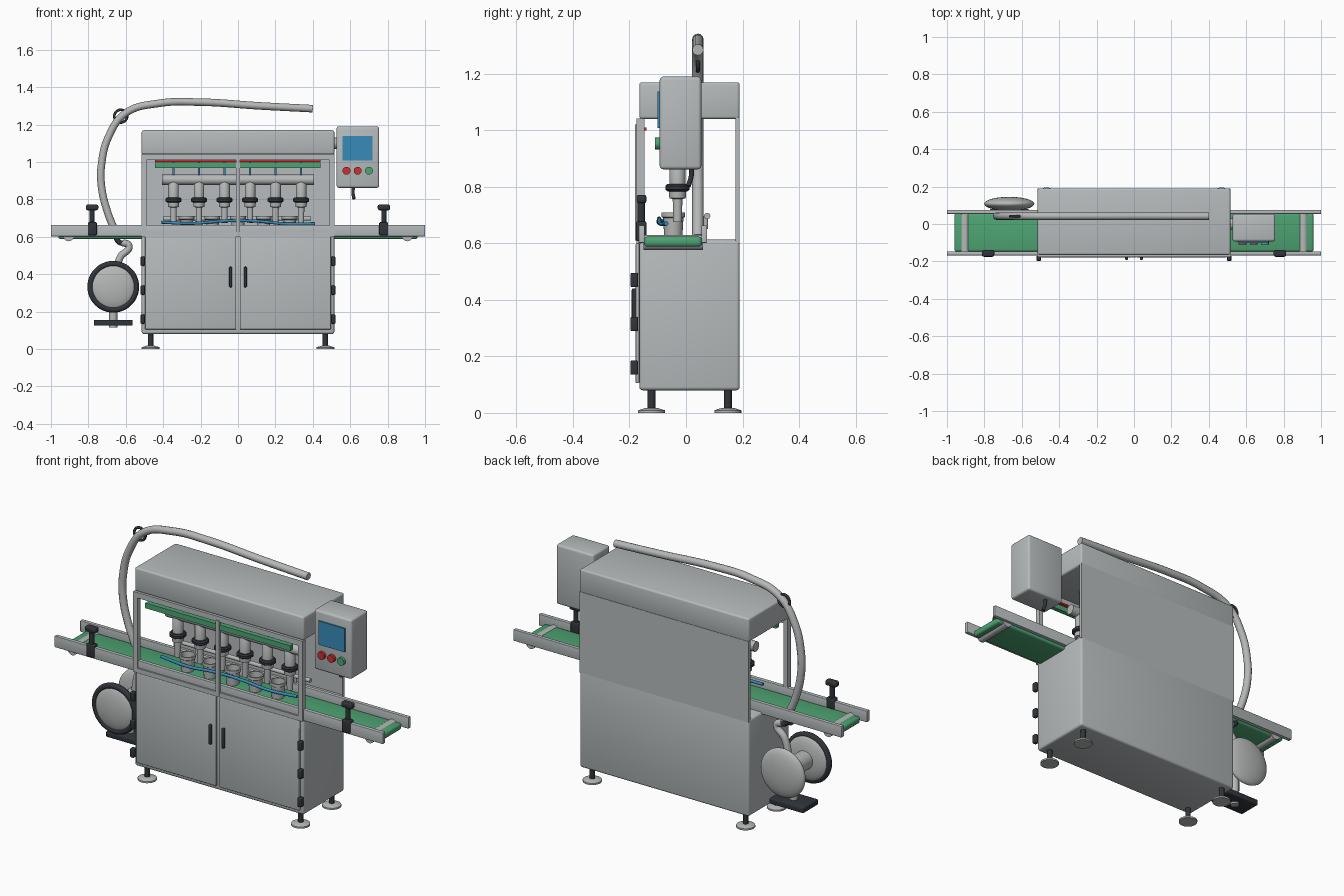
import bpy
import bmesh
from math import radians, cos, sin, pi
from mathutils import Vector

default_cube = bpy.data.objects.get("Cube")
if default_cube:
    bpy.data.objects.remove(default_cube, do_unlink=True)


def make_material(name, red, green, blue):
    material = bpy.data.materials.new(name)
    material.use_nodes = True
    colour = (red, green, blue, 1)
    material.diffuse_color = colour
    material.node_tree.nodes["Principled BSDF"].inputs["Base Color"].default_value = colour
    return material


body = make_material("body grey", .47, .5, .51)
metal = make_material("pipe grey", .47, .48, .48)
dark = make_material("dark rubber", .03, .035, .042)
belt_green = make_material("belt green", .075, .37, .17)
blue = make_material("screen blue", .04, .26, .49)
red = make_material("signal red", .6, .03, .03)


def finish(bm, name, material, smooth=True):
    """Turn a bmesh into an object with one material."""
    bmesh.ops.recalc_face_normals(bm, faces=bm.faces)
    mesh = bpy.data.meshes.new(name)
    bm.to_mesh(mesh)
    bm.free()
    mesh.materials.append(material)
    obj = bpy.data.objects.new(name, mesh)
    bpy.context.collection.objects.link(obj)
    if smooth:
        bpy.ops.object.select_all(action="DESELECT")
        obj.select_set(True)
        bpy.context.view_layer.objects.active = obj
        bpy.ops.object.shade_smooth_by_angle(angle=radians(40))
    return obj


def box(name, material, xs, ys, zs, bevel=0):
    """Box between pairs of limits on each axis."""
    bm = bmesh.new()
    bmesh.ops.create_cube(bm, size=1)
    for vert in bm.verts:
        vert.co = [sum(lim) / 2 + c * (lim[1] - lim[0]) for c, lim in zip(vert.co, (xs, ys, zs))]
    if bevel:
        bmesh.ops.bevel(bm, geom=bm.edges[:], offset=bevel, segments=3, profile=.5, affect="EDGES")
    return finish(bm, name, material, bevel > 0)


def rod(name, material, start, end, radius, sides=24):
    """Cylinder between two points."""
    start, end = Vector(start), Vector(end)
    axis = end - start
    bm = bmesh.new()
    bmesh.ops.create_cone(bm, cap_ends=True, segments=sides, radius1=radius,
                          radius2=radius, depth=axis.length)
    bm.transform(axis.to_track_quat("Z", "Y").to_matrix().to_4x4())
    bmesh.ops.translate(bm, vec=(start + end) / 2, verts=bm.verts)
    return finish(bm, name, material)


def lathe(name, material, profile, centre, sides=24):
    """Revolve (radius, height) points around a vertical axis."""
    bm = bmesh.new()
    verts = [bm.verts.new((r, 0, z)) for r, z in profile]
    edges = [bm.edges.new(pair) for pair in zip(verts, verts[1:])]
    bmesh.ops.spin(bm, geom=verts + edges, cent=(0, 0, 0), axis=(0, 0, 1),
                   angle=2 * pi, steps=sides)
    bmesh.ops.remove_doubles(bm, verts=bm.verts, dist=.0001)
    bmesh.ops.translate(bm, vec=centre, verts=bm.verts)
    return finish(bm, name, material)


def lens(name, material, centre, radius, thickness):
    """Flattened sphere facing the front."""
    bm = bmesh.new()
    bmesh.ops.create_uvsphere(bm, u_segments=40, v_segments=20, radius=radius)
    bmesh.ops.scale(bm, vec=(1, thickness / radius, 1), verts=bm.verts)
    bmesh.ops.translate(bm, vec=centre, verts=bm.verts)
    return finish(bm, name, material)


def tube(name, material, points, radius, cyclic=False):
    """Smooth round tube through points."""
    curve = bpy.data.curves.new(name, "CURVE")
    curve.dimensions = "3D"
    curve.bevel_depth = radius
    curve.bevel_resolution = 4
    curve.use_fill_caps = True
    spline = curve.splines.new("BEZIER")
    spline.bezier_points.add(len(points) - 1)
    spline.use_cyclic_u = cyclic
    for knot, point in zip(spline.bezier_points, points):
        knot.co = point
        knot.handle_left_type = knot.handle_right_type = "AUTO"
    curve.materials.append(material)
    obj = bpy.data.objects.new(name, curve)
    bpy.context.collection.objects.link(obj)
    return obj


def ring(name, material, centre, radius, thickness):
    """Torus facing the front."""
    x, y, z = centre
    turns = [2 * pi * i / 16 for i in range(16)]
    points = [(x + radius * cos(t), y, z + radius * sin(t)) for t in turns]
    return tube(name, material, points, thickness, cyclic=True)


# Cabinet, hood and back wall
half, front, back = .515, -.165, .19
sides = (-half, half)
box("cabinet", body, sides, (front, back), (.08, .613), .012)
box("hood", body, sides, (front, back), (1.04, 1.17), .01)
box("back_wall", body, sides, (.175, back), (.6, 1.045))

# Window frame
frame_y = (-.176, -.147)
box("frame_top", body, sides, frame_y, (1.012, 1.042))
box("frame_bottom", body, sides, frame_y, (.6, .625))
box("frame_middle", body, (-.01, .01), (-.18, -.16), (.61, 1.02))

for side, label in ((-1, "right"), (1, "left")):
    def span(inner, outer):
        return sorted((side * inner, side * outer))

    box(label + "_window_post", body, span(.49, half), frame_y, (.6, 1.042))
    # Doors with handle and hinges
    box(label + "_door", body, span(.01, .497), (-.178, front), (.105, .6), .004)
    box(label + "_door_handle", dark, span(.032, .047), (-.192, -.175), (.33, .44), .005)
    for z in (.16, .315, .47):
        box(label + "_hinge", dark, span(.498, .521), (-.197, -.17), (z - .025, z + .025), .005)
    # Feet
    for y in (-.122, .148):
        x = side * .467
        rod(label + "_foot_post", dark, (x, y, .01), (x, y, .085), .014)
        lathe(label + "_foot", metal, [(0, 0), (.048, 0), (.048, .009), (.02, .018), (0, .018)], (x, y, 0))
    # Conveyor end roller and adjusting clamp
    x = side * .905
    rod(label + "_roller", metal, (x, -.15, .603), (x, .06, .603), .027)
    box(label + "_clamp_base", dark, span(.755, .803), (-.177, -.14), (.608, .678), .006)
    rod(label + "_clamp_post", dark, (side * .78, -.158, .67), (side * .78, -.158, .75), .013)
    box(label + "_clamp_knob", dark, span(.747, .813), (-.175, -.14), (.742, .772), .009)

# Conveyor
box("conveyor_belt", belt_green, (-.96, .96), (-.148, .056), (.588, .624), .012)
box("front_rail", body, (-1, 1), (-.168, -.146), (.602, .664), .003)
box("back_rail", body, (-1, 1), (.054, .075), (.602, .664), .003)
rod("guide_rod", metal, (-.4, .075, .697), (.39, .075, .697), .011)
for x in (-.3, .3):
    rod("guide_rod_bracket", metal, (x, .07, .65), (x, .07, .697), .008)

# Light strip
box("green_strip", belt_green, (-.443, .441), (-.174, -.15), (.968, .997))
box("red_strip", red, (-.443, .441), (-.155, -.14), (1.0, 1.01))

# Filling manifold and nozzles
nozzle_y = -.03
rod("manifold", metal, (-.406, nozzle_y, .905), (.406, nozzle_y, .905), .027)
for i in range(6):
    x = -.345 + i * .1365
    spot = (x, nozzle_y, 0)
    lathe("nozzle_body", metal, [(0, .905), (.018, .902), (.028, .885), (.028, .8), (0, .8)], spot)
    lathe("nozzle_collar", dark, [(0, .81), (.036, .81), (.043, .803), (.043, .79), (.034, .784), (0, .784)], spot)
    lathe("nozzle_tip", metal, [(0, .785), (.031, .785), (.029, .76), (.017, .757), (.016, .675), (0, .675)], spot)
    rod("air_line", blue, (x, nozzle_y, .92), (x, nozzle_y, 1.045), .006, 12)

# Cups on the belt
for i in range(5):
    cup = [(0, .622), (.032, .622), (.036, .69), (.042, .694), (.042, .71), (.035, .71), (.03, .635), (0, .635)]
    lathe("cup", metal, cup, (-.275 + i * .1375, -.045, 0))

# Blue feed line in front of the cups
tube("blue_line", blue, [(-.41, -.085, .678), (-.25, -.095, .672), (-.05, -.095, .686),
                         (.1, -.095, .684), (.25, -.09, .67), (.41, -.07, .67)], .008)

# Control panel
box("control_panel", body, (.527, .755), (-.093, .054), (.862, 1.19), .012)
box("control_screen", blue, (.56, .72), (-.101, -.092), (1.008, 1.138))
for x, colour in ((.58, red), (.64, red), (.7, belt_green)):
    rod("panel_button", colour, (x, -.09, .953), (x, -.109, .953), .021)
rod("panel_mount", metal, (.5, 0, 1.1), (.53, 0, 1.1), .03)
tube("panel_cable", dark, [(.617, .02, .87), (.615, .018, .835), (.62, .008, .803)], .009)

# Main hose
hose_y = .042
path = [(.4, 1.285), (.115, 1.3), (-.205, 1.32), (-.42, 1.314), (-.6, 1.262), (-.69, 1.14),
        (-.73, .985), (-.73, .87), (-.7, .74), (-.655, .625)]
tube("main_hose", metal, [(x, hose_y, z) for x, z in path], .02)
ring("hose_clip", dark, (-.627, hose_y, 1.245), .034, .007)
tube("hose_elbow", dark, [(-.655, hose_y, .625), (-.64, hose_y, .575), (-.59, hose_y, .562)], .014)
tube("pump_pipe", metal, [(-.62, hose_y, .57), (-.583, hose_y, .552), (-.63, hose_y, .49),
                          (-.66, hose_y, .36)], .019)

# Pump drum and stand
pump_x, pump_z = -.667, .333
lens("pump_front", metal, (pump_x, -.11, pump_z), .125, .035)
ring("pump_tyre", dark, (pump_x, -.115, pump_z), .122, .016)
lens("pump_back", metal, (pump_x, .108, pump_z), .134, .037)
rod("pump_axle", metal, (pump_x, -.11, pump_z), (pump_x, .1, pump_z), .05)
rod("pump_stem", metal, (pump_x, .015, .115), (pump_x, .015, .32), .022)
box("pump_base", dark, (-.77, -.563), (-.05, .08), (.125, .156), .005)
